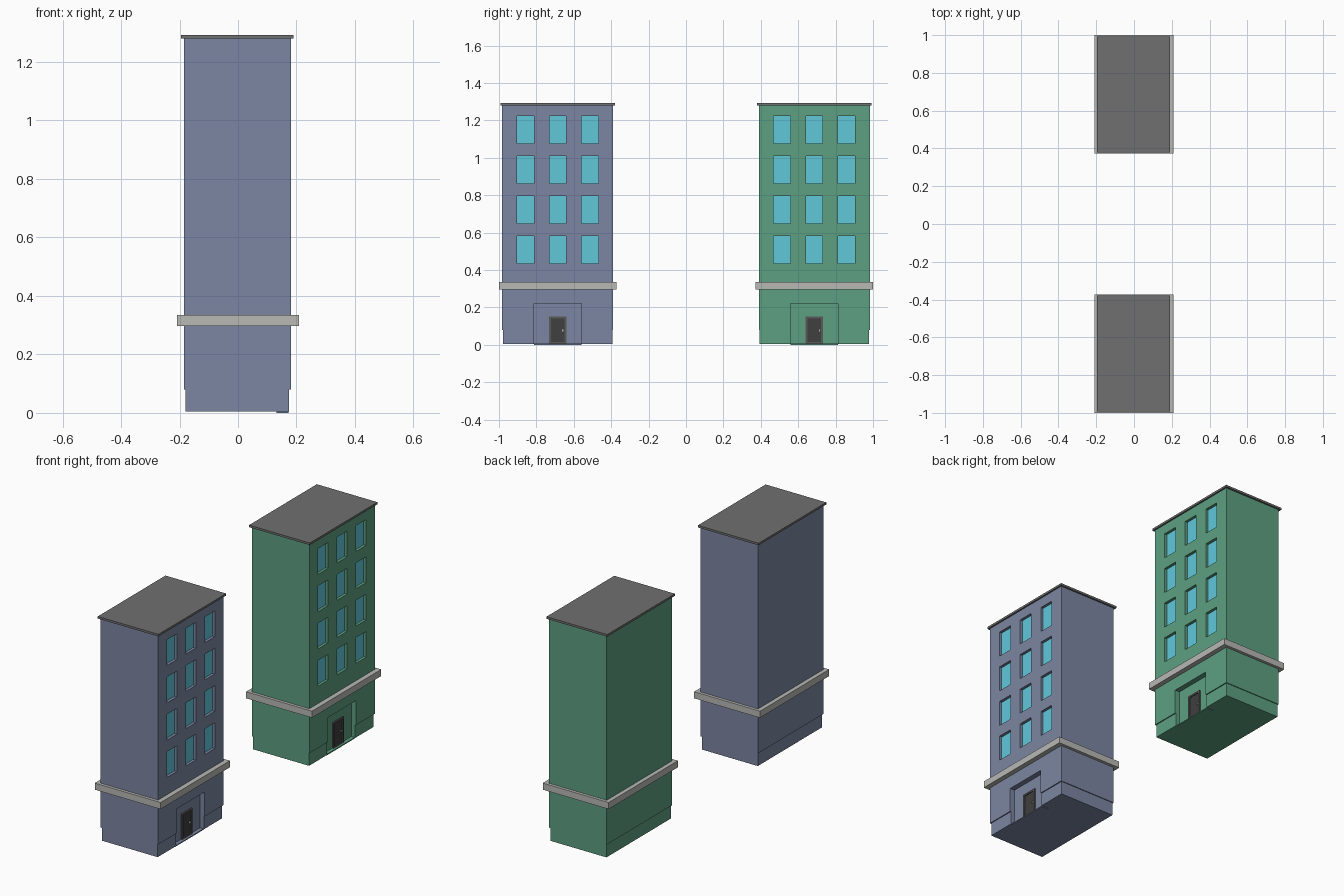
import bpy, bmesh

if "Cube" in bpy.data.objects:
    bpy.data.objects.remove(bpy.data.objects["Cube"])


def material(name, rgb):
    m = bpy.data.materials.new(name)
    m.diffuse_color = (*rgb, 1)
    m.use_nodes = True
    m.node_tree.nodes["Principled BSDF"].inputs["Base Color"].default_value = m.diffuse_color
    return m


BLUE = material("blue_wall", (0.20, 0.24, 0.36))
GREEN = material("green_wall", (0.11, 0.35, 0.22))
GLASS = material("window_glass", (0.12, 0.58, 0.70))
ROOF = material("dark_roof", (0.16, 0.16, 0.16))
BAND = material("pale_stone", (0.48, 0.48, 0.46))
DOOR = material("dark_door", (0.05, 0.05, 0.05))
FRAME = material("door_frame", (0.10, 0.10, 0.10))


def boxes(name, extents, mat=None):
    """One object made of boxes given as (x0, x1, y0, y1, z0, z1)."""
    bm = bmesh.new()
    for x0, x1, y0, y1, z0, z1 in extents:
        v = bmesh.ops.create_cube(bm, size=1)["verts"]
        bmesh.ops.scale(bm, vec=(x1 - x0, y1 - y0, z1 - z0), verts=v)
        bmesh.ops.translate(bm, vec=((x0 + x1) / 2, (y0 + y1) / 2, (z0 + z1) / 2), verts=v)
    me = bpy.data.meshes.new(name)
    bm.to_mesh(me)
    bm.free()
    ob = bpy.data.objects.new(name, me)
    bpy.context.collection.objects.link(ob)
    if mat:
        me.materials.append(mat)
    return ob


def cut(ob, cutter):
    mod = ob.modifiers.new("openings", "BOOLEAN")
    mod.operation = "DIFFERENCE"
    mod.solver = "EXACT"
    mod.object = cutter
    bpy.context.view_layer.objects.active = ob
    bpy.ops.object.modifier_apply(modifier=mod.name)


FACE = 0.181          # street wall plane
WIN_DEPTH = 0.018
DOOR_DEPTH = 0.03


def building(prefix, c, wall):
    wins = [(c + dy - 0.045, c + dy + 0.045, z, z + 0.148)
            for dy in (-0.172, 0, 0.172) for z in (0.434, 0.648, 0.862, 1.076)]
    # main walls and slightly narrower plinth
    walls = boxes(prefix + "_walls", [(-0.185, FACE, c - 0.297, c + 0.297, 0.08, 1.28)], wall)
    plinth = boxes(prefix + "_plinth", [(-0.18, 0.175, c - 0.292, c + 0.292, 0.004, 0.08)], wall)
    # window and entrance openings
    back = FACE - DOOR_DEPTH
    holes = [(FACE - WIN_DEPTH, 0.3, *w) for w in wins]
    holes.append((back, 0.3, c - 0.128, c + 0.126, -0.1, 0.22))
    cutter = boxes("opening_cutter", holes)
    cutter.hide_render = True
    cut(walls, cutter)
    cut(plinth, cutter)
    bpy.data.objects.remove(cutter)
    # glass panes
    boxes(prefix + "_windows", [(FACE - WIN_DEPTH - 0.004, FACE - WIN_DEPTH + 0.002, *w)
                                for w in wins], GLASS)
    # entrance floor
    boxes(prefix + "_doorstep", [(back - 0.02, 0.172, c - 0.128, c + 0.126, 0, 0.006)], wall)
    # door: frame posts and lintel, leaf, handle
    boxes(prefix + "_door_frame", [
        (back - 0.005, back + 0.008, c - 0.047, c - 0.037, 0.006, 0.152),
        (back - 0.005, back + 0.008, c + 0.037, c + 0.047, 0.006, 0.152),
        (back - 0.005, back + 0.008, c - 0.037, c + 0.037, 0.142, 0.152),
        (back - 0.005, back + 0.008, c - 0.037, c + 0.037, 0.006, 0.014)], FRAME)
    boxes(prefix + "_door", [(back - 0.005, back + 0.003, c - 0.037, c + 0.037, 0.014, 0.142)], DOOR)
    boxes(prefix + "_door_handle", [(back + 0.003, back + 0.010, c + 0.024, c + 0.030,
                                     0.072, 0.082)], BAND)
    # stone band and flat roof
    boxes(prefix + "_band", [(-0.209, 0.209, c - 0.314, c + 0.314, 0.297, 0.335)], BAND)
    boxes(prefix + "_roof", [(-0.195, 0.19, c - 0.307, c + 0.307, 1.28, 1.292)], ROOF)


building("blue_building", -0.686, BLUE)
building("green_building", 0.686, GREEN)
